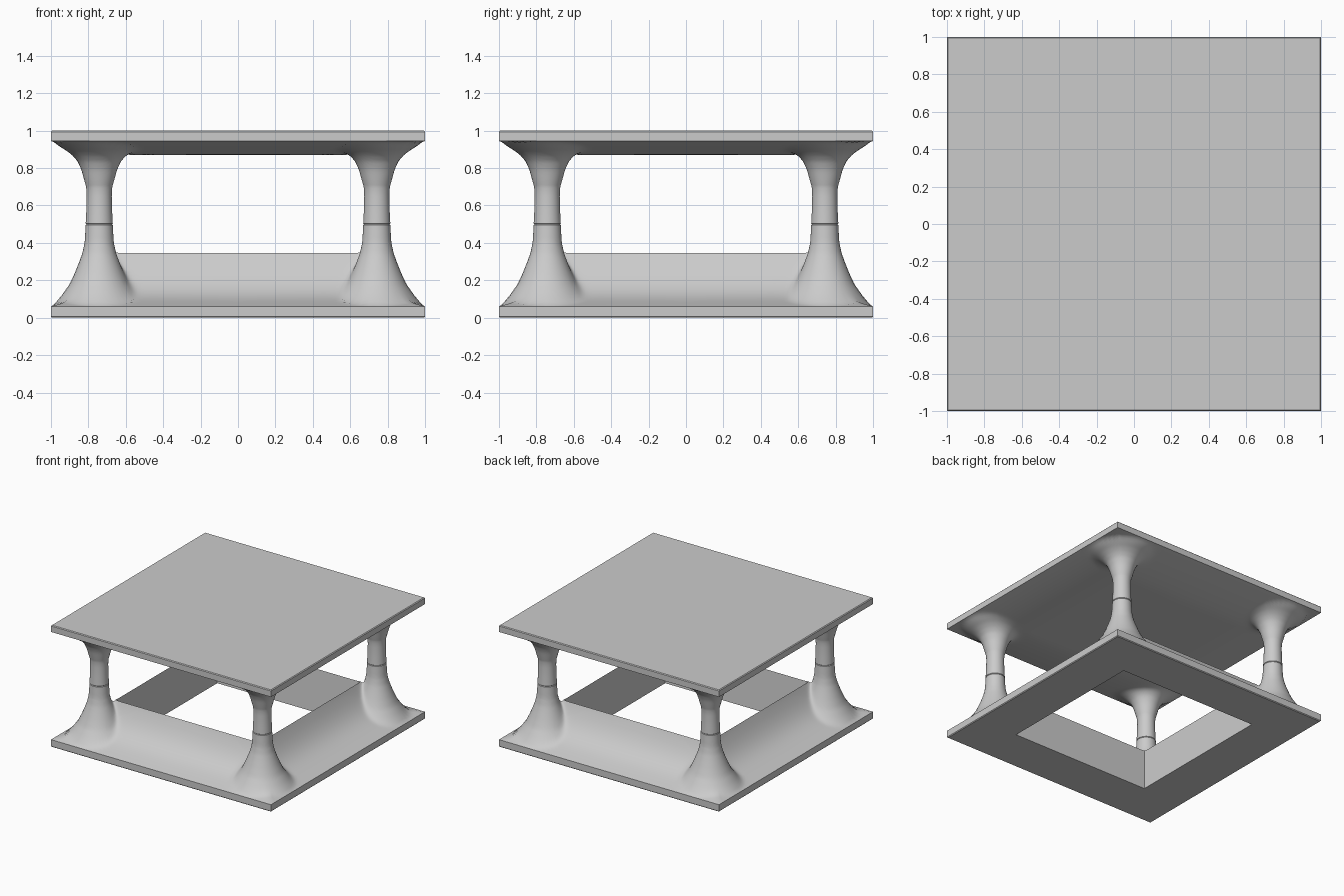
import bpy
import bmesh
import math

cube = bpy.data.objects.get("Cube")
if cube:
    bpy.data.objects.remove(cube, do_unlink=True)

AXIS = 0.742      # leg centre in x and y
INNER = 0.655     # half width of the opening at its rim
NEAR = 0.4        # inner limit of the leg patch before stretching to the middle


def interpolate(table, r):
    if r <= table[0][0]:
        return table[0][1]
    for (r0, h0), (r1, h1) in zip(table, table[1:]):
        if r <= r1:
            return h0 + (h1 - h0) * (r - r0) / (r1 - r0)
    return 0.0


def stretch(v):
    """Pull the inner end of a leg patch out to the symmetry plane."""
    knee = NEAR + 0.05
    return v if v >= knee else max(0.0, knee - (knee - v) * knee / 0.05)


def base_height(x, y):
    t = (1 - max(x, y)) / (1 - INNER)
    return 0.06 + 0.1 * t + 0.185 * t ** 4


def top_depth(x, y):
    keep = 1.0
    for v in (x, y):
        keep *= 1 - max(0.0, (v - 0.55) / 0.45) ** 1.5
    return 0.055 + 0.075 * keep


def build(name, shaft, flare, height, corners, flip, steps=26, per_side=12):
    """One quarter: leg shaft, flare into the slab, slab edge; then mirrored."""
    bm = bmesh.new()
    outline = []
    for (ax, ay), (bx, by) in zip(corners, corners[1:] + corners[:1]):
        for i in range(per_side):
            f = i / per_side
            outline.append((ax + (bx - ax) * f, ay + (by - ay) * f))
    count = len(outline)
    rays = []
    for x, y in outline:
        dx, dy = x - AXIS, y - AXIS
        d = math.hypot(dx, dy)
        rays.append((dx / d, dy / d, d))

    rings = []

    def add_ring(points):
        rings.append([bm.verts.new((x, y, 1 - h if flip else h))
                      for x, y, h in points])

    # Leg shaft, from the joint towards the slab
    for r, h in shaft:
        add_ring([(AXIS + c * r, AXIS + s * r, h) for c, s, _ in rays])

    # Flare that melts into the sloping slab
    start = flare[0][0]
    for k in range(1, steps + 1):
        grade = (k / steps) ** 2.2
        points = []
        for c, s, d in rays:
            r = start + (d - start) * grade
            x, y = AXIS + c * r, AXIS + s * r
            h = (height(x, y) ** 8 + interpolate(flare, r) ** 8) ** 0.125
            points.append((stretch(x), stretch(y), min(h, shaft[-1][1])))
        add_ring(points)

    # Slab edge with a small chamfer, and the wall of the opening
    for outer, h in ((1.0, 0.006), (0.994, 0.0)):
        points = []
        for x, y in outline:
            inside = max(x, y) < INNER + 0.001
            limit = 0.63 + h * 0.07 if inside else outer
            points.append((min(stretch(x), limit), min(stretch(y), limit), h))
        add_ring(points)

    for a, b in zip(rings, rings[1:]):
        for i in range(count):
            j = (i + 1) % count
            quad = (a[i], a[j], b[j], b[i])
            on_plane = any(all(abs(v.co[k]) < 1e-5 for v in quad) for k in (0, 1))
            if not on_plane:
                bm.faces.new(quad)
    bm.faces.new(rings[0])
    bm.faces.new(rings[-1])
    bmesh.ops.recalc_face_normals(bm, faces=bm.faces)

    mesh = bpy.data.meshes.new(name)
    bm.to_mesh(mesh)
    bm.free()
    obj = bpy.data.objects.new(name, mesh)
    bpy.context.collection.objects.link(obj)
    bpy.ops.object.select_all(action='DESELECT')
    obj.select_set(True)
    bpy.context.view_layer.objects.active = obj
    bpy.ops.object.shade_smooth_by_angle(angle=math.radians(35))
    mirror = obj.modifiers.new("mirror", 'MIRROR')
    mirror.use_axis = (True, True, False)
    return obj


# Table top with the upper leg halves
build("table_top",
      [(0.0685, 0.5), (0.0725, 0.496), (0.069, 0.43), (0.067, 0.35)],
      [(0.0675, 0.33), (0.07, 0.3), (0.08, 0.265), (0.095, 0.21),
       (0.115, 0.165), (0.14, 0.135), (0.17, 0.11), (0.21, 0.085),
       (0.24, 0.06), (0.27, 0)],
      top_depth,
      [(1, 1), (NEAR, 1), (NEAR, NEAR), (1, NEAR)],
      flip=True)

# Open base frame with the lower leg halves
build("base_frame",
      [(0.0685, 0.5), (0.0725, 0.496)],
      [(0.073, 0.48), (0.078, 0.4), (0.09, 0.345), (0.108, 0.295),
       (0.13, 0.24), (0.158, 0.18), (0.2, 0.12), (0.24, 0.07), (0.27, 0)],
      base_height,
      [(1, 1), (NEAR, 1), (NEAR, INNER), (INNER, INNER), (INNER, NEAR), (1, NEAR)],
      flip=False)
